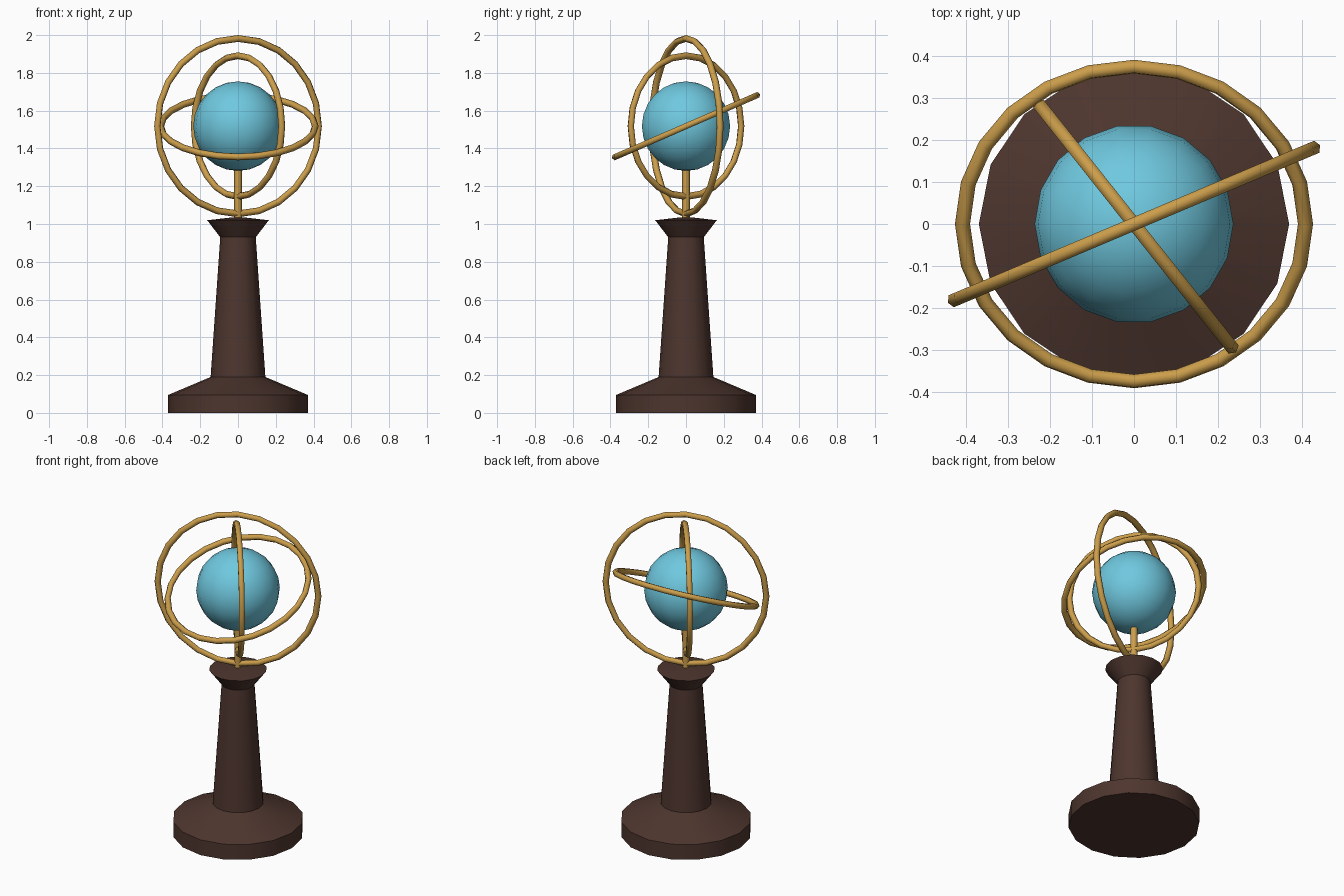
import bpy, math
from mathutils import Matrix

if "Cube" in bpy.data.objects:
    bpy.data.objects.remove(bpy.data.objects["Cube"], do_unlink=True)

CENTRE = 1.518   # height of the globe and of all rings
TUBE = 0.018


def material(name, colour):
    m = bpy.data.materials.new(name)
    m.use_nodes = True
    m.diffuse_color = (*colour, 1)
    m.node_tree.nodes["Principled BSDF"].inputs["Base Color"].default_value = (*colour, 1)
    return m


wood = material("dark wood", (0.075, 0.036, 0.027))
brass = material("brass", (0.60, 0.34, 0.07))
blue = material("sky blue", (0.16, 0.58, 0.74))


def finish(name, mat, angle):
    ob = bpy.context.object
    ob.name = name
    ob.data.materials.append(mat)
    bpy.ops.object.shade_smooth_by_angle(angle=math.radians(angle))
    return ob


def lathe(name, profile, sides, mat):
    """Turn a (radius, height) profile around z, closed at both ends."""
    verts, faces = [], []
    for r, z in profile:
        for i in range(sides):
            a = math.tau * i / sides
            verts.append((r * math.cos(a), r * math.sin(a), z))
    for k in range(len(profile) - 1):
        for i in range(sides):
            j = (i + 1) % sides
            lo, hi = k * sides, (k + 1) * sides
            faces.append((lo + i, lo + j, hi + j, hi + i))
    faces.append(tuple(reversed(range(sides))))
    faces.append(tuple(range(len(verts) - sides, len(verts))))
    mesh = bpy.data.meshes.new(name)
    mesh.from_pydata(verts, [], faces)
    ob = bpy.data.objects.new(name, mesh)
    bpy.context.collection.objects.link(ob)
    bpy.ops.object.select_all(action="DESELECT")
    ob.select_set(True)
    bpy.context.view_layer.objects.active = ob
    return finish(name, mat, 30)


# Turned wooden pedestal: foot, tapering column and flared cap
lathe("pedestal", [(0.37, 0), (0.37, 0.095), (0.145, 0.19), (0.094, 0.93),
                   (0.163, 1.02), (0.04, 1.034)], 16, wood)

# Short rod carrying the globe
bpy.ops.mesh.primitive_cylinder_add(vertices=8, radius=0.02, depth=0.28,
                                    location=(0, 0, 1.16))
finish("support_rod", brass, 50)

# Globe
bpy.ops.mesh.primitive_uv_sphere_add(segments=18, ring_count=12, radius=0.237,
                                     location=(0, 0, CENTRE),
                                     rotation=(0, 0, math.pi / 2))
finish("globe", blue, 60)

# Three rings: two upright ones turned about z, one tilted about x
upright = Matrix.Rotation(math.pi / 2, 4, "X")
rings = [
    ("outer_ring", 0.464, Matrix.Rotation(0.4, 4, "Z") @ upright),
    ("inner_ring", 0.373, Matrix.Rotation(-0.9, 4, "Z") @ upright),
    ("tilted_ring", 0.409, Matrix.Rotation(0.41, 4, "X")),
]
for name, radius, turn in rings:
    bpy.ops.mesh.primitive_torus_add(major_radius=radius, minor_radius=TUBE,
                                     major_segments=24, minor_segments=6)
    ring = finish(name, brass, 65)
    ring.matrix_world = Matrix.Translation((0, 0, CENTRE)) @ turn
